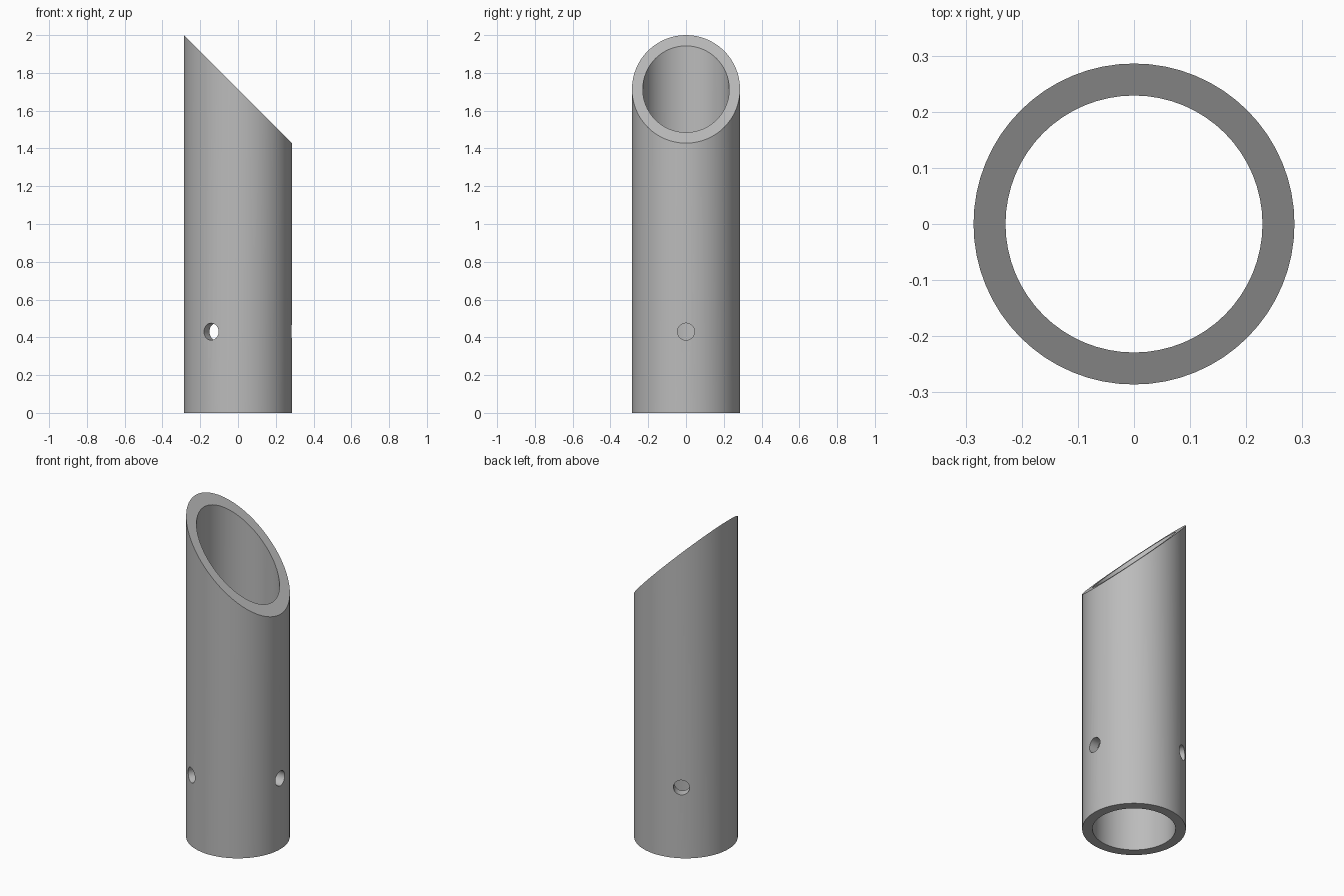
import bpy, bmesh, math
from mathutils import Matrix, Vector

cube = bpy.data.objects.get("Cube")
if cube:
    bpy.data.objects.remove(cube, do_unlink=True)

OUTER, INNER, HOLE = 0.286, 0.229, 0.045
HOLE_Z, MITRE_Z = 0.43, 1.714
SIDES = 64

grey = bpy.data.materials.new("plain grey")
grey.use_nodes = True
grey.diffuse_color = (0.5, 0.5, 0.5, 1)
grey.node_tree.nodes["Principled BSDF"].inputs["Base Color"].default_value = grey.diffuse_color


def cylinder(name, radius, low, high, sides, turn=Matrix()):
    """Closed cylinder along z from low to high, then placed by turn."""
    bm = bmesh.new()
    place = turn @ Matrix.Translation((0, 0, (low + high) / 2))
    bmesh.ops.create_cone(bm, cap_ends=True, segments=sides, radius1=radius,
                          radius2=radius, depth=high - low, matrix=place)
    mesh = bpy.data.meshes.new(name)
    bm.to_mesh(mesh)
    bm.free()
    mesh.materials.append(grey)
    obj = bpy.data.objects.new(name, mesh)
    bpy.context.collection.objects.link(obj)
    return obj


# Outer wall, with its top mitred at 45 degrees
tube = cylinder("mitred_tube", OUTER, 0, 2.2, SIDES)
bm = bmesh.new()
bm.from_mesh(tube.data)
cut = bmesh.ops.bisect_plane(bm, geom=bm.verts[:] + bm.edges[:] + bm.faces[:],
                             plane_co=Vector((0, 0, MITRE_Z)),
                             plane_no=Vector((1, 0, 1)), clear_outer=True)
rim = [e for e in cut["geom_cut"] if isinstance(e, bmesh.types.BMEdge)]
bmesh.ops.contextual_create(bm, geom=rim)
bmesh.ops.recalc_face_normals(bm, faces=bm.faces)
bm.to_mesh(tube.data)
bm.free()

# Bore and three radial holes, evenly spaced round the tube
cutters = [cylinder("bore_cutter", INNER, -0.1, 2.3, SIDES)]
for i in range(3):
    turn = (Matrix.Translation((0, 0, HOLE_Z))
            @ Matrix.Rotation(math.radians(120 * i), 4, "Z")
            @ Matrix.Rotation(math.radians(90), 4, "Y"))
    cutters.append(cylinder("hole_cutter", HOLE, 0.15, 0.35, 32, turn))

bpy.ops.object.select_all(action="DESELECT")
tube.select_set(True)
bpy.context.view_layer.objects.active = tube
for cutter in cutters:
    cutter.hide_render = True
    mod = tube.modifiers.new(cutter.name, "BOOLEAN")
    mod.operation = "DIFFERENCE"
    mod.solver = "EXACT"
    mod.object = cutter
    bpy.ops.object.modifier_apply(modifier=mod.name)
    bpy.data.objects.remove(cutter, do_unlink=True)

bpy.ops.object.shade_smooth_by_angle(angle=math.radians(30))
